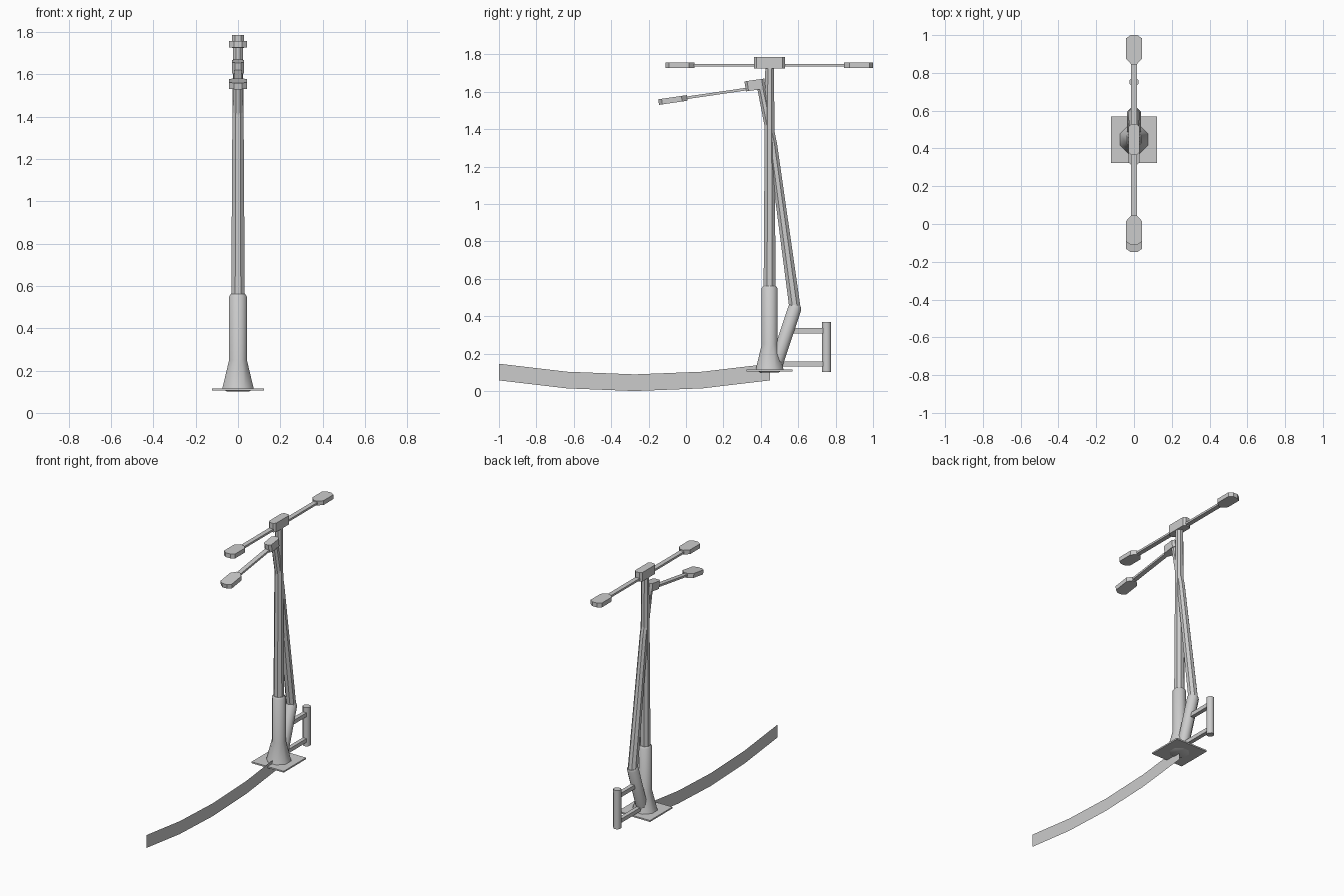
import bpy, bmesh
from math import radians, pi, sin, cos
from mathutils import Vector, Matrix

if "Cube" in bpy.data.objects:
    bpy.data.objects.remove(bpy.data.objects["Cube"])

CY = 0.447  # mast centre line


def finish(name, bm, smooth=False):
    bmesh.ops.recalc_face_normals(bm, faces=bm.faces[:])
    me = bpy.data.meshes.new(name)
    bm.to_mesh(me)
    bm.free()
    ob = bpy.data.objects.new(name, me)
    bpy.context.collection.objects.link(ob)
    if smooth:
        bpy.ops.object.select_all(action='DESELECT')
        ob.select_set(True)
        bpy.context.view_layer.objects.active = ob
        bpy.ops.object.shade_smooth_by_angle(angle=radians(50))
    return ob


def tube(name, path, sides=8, smooth=False):
    """Octagonal tube in the YZ plane; path holds (y, z, radius)."""
    bm = bmesh.new()
    rings = []
    n = len(path)
    for i, (y, z, r) in enumerate(path):
        a, b = path[max(i - 1, 0)], path[min(i + 1, n - 1)]
        d = Vector((0, b[0] - a[0], b[1] - a[1])).normalized()
        side = Vector((0, d.z, -d.y))
        ring = []
        for k in range(sides):
            t = 2 * pi * (k + 0.5) / sides
            k_r = r / cos(pi / sides)
            co = Vector((k_r * cos(t), y, z)) + side * k_r * sin(t)
            ring.append(bm.verts.new(co))
        rings.append(ring)
    for a, b in zip(rings, rings[1:]):
        for k in range(sides):
            m = (k + 1) % sides
            bm.faces.new((a[k], a[m], b[m], b[k]))
    bm.faces.new(rings[0])
    bm.faces.new(rings[-1])
    return finish(name, bm, smooth)


def prism(name, outline, z0, z1, pivot=(0, 0, 0), tilt=0):
    """Extrude a plan outline from z0 to z1, tilted about x at the pivot."""
    bm = bmesh.new()
    f = bm.faces.new([bm.verts.new((x, y, z0)) for x, y in outline])
    ext = bmesh.ops.extrude_face_region(bm, geom=[f])['geom']
    top = [v for v in ext if isinstance(v, bmesh.types.BMVert)]
    bmesh.ops.translate(bm, verts=top, vec=(0, 0, z1 - z0))
    bm.transform(Matrix.Translation(pivot) @ Matrix.Rotation(tilt, 4, 'X'))
    return finish(name, bm)


def rect(hx, y0, y1):
    return [(-hx, y0), (hx, y0), (hx, y1), (-hx, y1)]


def hub_outline(y0, y1, w=0.028, c=0.014):
    return [(-w + c, y0), (w - c, y0), (w, y0 + c), (w, y1 - c),
            (w - c, y1), (-w + c, y1), (-w, y1 - c), (-w, y0 + c)]


def lamp_outline(tip, s):
    # s is the direction from the tip back towards the hub
    right = [(0.018, tip), (0.043, tip + s * 0.018),
             (0.043, tip + s * 0.125), (0.014, tip + s * 0.155)]
    return right + [(-x, y) for x, y in reversed(right)]


# base plate
prism("base_plate", rect(0.123, CY - 0.123, CY + 0.123), 0.105, 0.115)

# upright mast with flared foot
tube("mast_foot", [(CY, 0.10, 0.05), (CY, 0.112, 0.075), (CY, 0.25, 0.042),
                   (CY, 0.55, 0.042), (CY, 0.562, 0.034)], smooth=True)
tube("upright_mast", [(CY, 0.55, 0.032), (CY, 1.32, 0.027), (CY, 1.74, 0.023)])

# leaning mast with its slanted sleeve
tube("leaning_sleeve", [(0.474, 0.12, 0.036), (0.582, 0.445, 0.036),
                        (0.586, 0.458, 0.030)], smooth=True)
tube("leaning_mast", [(0.583, 0.44, 0.030), (0.463, 1.32, 0.024),
                      (0.402, 1.62, 0.021)])

# double lamp on the upright mast
top = (0, CY, 1.756)
prism("upper_hub", hub_outline(-0.083, 0.083), -0.031, 0.031, top)
prism("upper_arm", rect(0.016, -0.42, 0.43), -0.022, -0.008, top)
for name, tip, s in (("upper_lamp_front", -0.557, 1), ("upper_lamp_back", 0.553, -1)):
    prism(name, lamp_outline(tip, s), -0.029, 0.001, top)

# single lamp on the leaning mast
low, tilt = (0, 0.368, 1.636), radians(8.3)
prism("lower_hub", hub_outline(-0.052, 0.055), -0.027, 0.027, low, tilt)
prism("lower_arm", rect(0.016, -0.38, 0.0), -0.022, -0.008, low, tilt)
prism("lower_lamp", lamp_outline(-0.522, 1), -0.031, -0.001, low, tilt)

# side post and its two brackets
tube("side_post", [(0.752, 0.102, 0.024), (0.752, 0.37, 0.024)], smooth=True)
prism("upper_bracket", rect(0.014, 0.53, 0.745), 0.308, 0.336)
prism("lower_bracket", rect(0.014, 0.47, 0.745), 0.13, 0.157)

# sagging strip in front
bm = bmesh.new()
cols = []
for i in range(5):
    y = -1 + 1.45 * i / 4
    z = 0.057 * ((i - 2) / 2) ** 2
    cols.append([bm.verts.new((0, y, z + h)) for h in (0, 0.089)])
for a, b in zip(cols, cols[1:]):
    bm.faces.new((a[0], b[0], b[1], a[1]))
finish("sagging_strip", bm)
